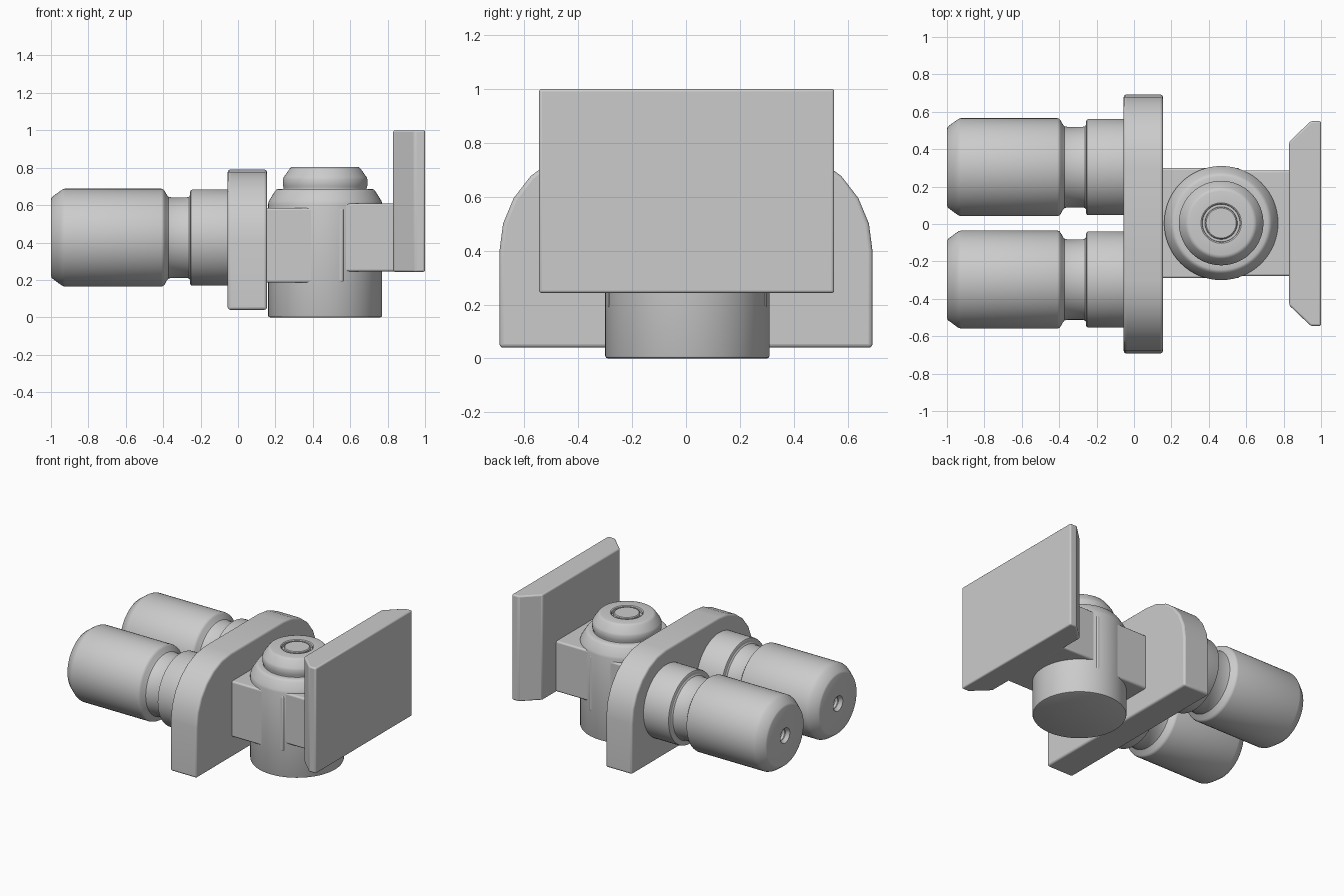
import bpy, bmesh, math
from mathutils import Matrix, Vector

if "Cube" in bpy.data.objects:
    bpy.data.objects.remove(bpy.data.objects["Cube"])

SEG = 64


def finish(name, bm, bevel=0.0):
    bmesh.ops.recalc_face_normals(bm, faces=bm.faces)
    mesh = bpy.data.meshes.new(name)
    bm.to_mesh(mesh)
    bm.free()
    ob = bpy.data.objects.new(name, mesh)
    bpy.context.collection.objects.link(ob)
    if bevel:
        mod = ob.modifiers.new("edge_round", 'BEVEL')
        mod.width, mod.segments = bevel, 3
        mod.limit_method, mod.angle_limit = 'ANGLE', math.radians(35)
    bpy.ops.object.select_all(action='DESELECT')
    ob.select_set(True)
    bpy.context.view_layer.objects.active = ob
    bpy.ops.object.shade_smooth_by_angle(angle=math.radians(32))
    return ob


def lathe(name, profile, matrix):
    """Spin (radius, height) points about local z, closing both ends."""
    bm = bmesh.new()
    rings = []
    for r, h in profile:
        rings.append([bm.verts.new(matrix @ Vector((r * math.cos(a), r * math.sin(a), h)))
                      for a in (2 * math.pi * i / SEG for i in range(SEG))])
    for a, b in zip(rings, rings[1:]):
        for i in range(SEG):
            j = (i + 1) % SEG
            bm.faces.new((a[i], a[j], b[j], b[i]))
    bm.faces.new(rings[0])
    bm.faces.new(rings[-1])
    return finish(name, bm)


def prism(name, points, direction, bevel):
    """Extrude a closed outline of 3D points."""
    bm = bmesh.new()
    face = bm.faces.new([bm.verts.new(p) for p in points])
    out = bmesh.ops.extrude_face_region(bm, geom=[face], use_keep_orig=True)
    verts = [v for v in out['geom'] if isinstance(v, bmesh.types.BMVert)]
    bmesh.ops.translate(bm, verts=verts, vec=direction)
    return finish(name, bm, bevel)


def block(name, x0, x1, y0, y1, z0, z1, bevel=0.012):
    pts = [(x0, y0, z0), (x1, y0, z0), (x1, y1, z0), (x0, y1, z0)]
    return prism(name, pts, (0, 0, z1 - z0), bevel)


# Twin rollers: stepped shafts along x with a threaded hole in the outer end
hole = [(0.038, -0.87)]
for k in range(4):
    x = -0.89 - 0.025 * k
    hole += [(0.044, x), (0.036, x - 0.012)]
roller = hole + [
    (0.044, -0.985), (0.054, -1.0), (0.205, -1.0), (0.217, -0.995), (0.25, -0.95),
    (0.258, -0.938), (0.262, -0.925), (0.262, -0.41), (0.259, -0.4), (0.25, -0.392),
    (0.228, -0.38), (0.219, -0.372), (0.215, -0.355), (0.215, -0.275), (0.219, -0.262),
    (0.228, -0.256), (0.246, -0.256), (0.254, -0.252), (0.257, -0.244), (0.257, -0.03)]
for side, y in (("left", 0.304), ("right", -0.297)):
    lathe("roller_" + side, roller,
          Matrix.Translation((0, y, 0.426)) @ Matrix.Rotation(math.pi / 2, 4, 'Y'))

# Carrier plate with rounded top corners
half = [(0.3 + 0.392 * math.cos(a), 0.4 + 0.39 * math.sin(a))
        for a in (math.radians(15 * i) for i in range(7))]
outline = [(0.692, 0.04)] + half + [(-y, z) for y, z in reversed(half)] + [(-0.692, 0.04)]
prism("carrier_plate", [(-0.055, y, z) for y, z in outline], (0.21, 0, 0), 0.014)

# Swivel hub with stepped cap and a ring groove on top
hub = [(0.295, 0.0), (0.302, 0.003), (0.305, 0.01), (0.305, 0.605), (0.301, 0.622),
       (0.27, 0.672), (0.261, 0.683), (0.25, 0.687), (0.222, 0.687), (0.222, 0.694),
       (0.226, 0.703), (0.226, 0.738), (0.221, 0.75), (0.19, 0.794), (0.182, 0.802),
       (0.17, 0.805), (0.108, 0.805), (0.101, 0.8), (0.1, 0.78), (0.087, 0.78),
       (0.086, 0.8), (0.08, 0.805)]
lathe("swivel_hub", hub, Matrix.Translation((0.466, 0.005, 0)))

# Arms joining the hub to both plates; the rear arm ends as thin ribs on the hub
block("rear_arm", 0.14, 0.565, -0.29, 0.3, 0.185, 0.585)
block("front_arm", 0.52, 0.85, -0.279, 0.287, 0.245, 0.608)

# Mounting plate with chamfered vertical edges at the back
mount = [(1.0, -0.545), (1.0, 0.55), (0.945, 0.55), (0.83, 0.44),
         (0.83, -0.435), (0.945, -0.545)]
prism("mounting_plate", [(x, y, 0.243) for x, y in mount], (0, 0, 0.757), 0.01)
